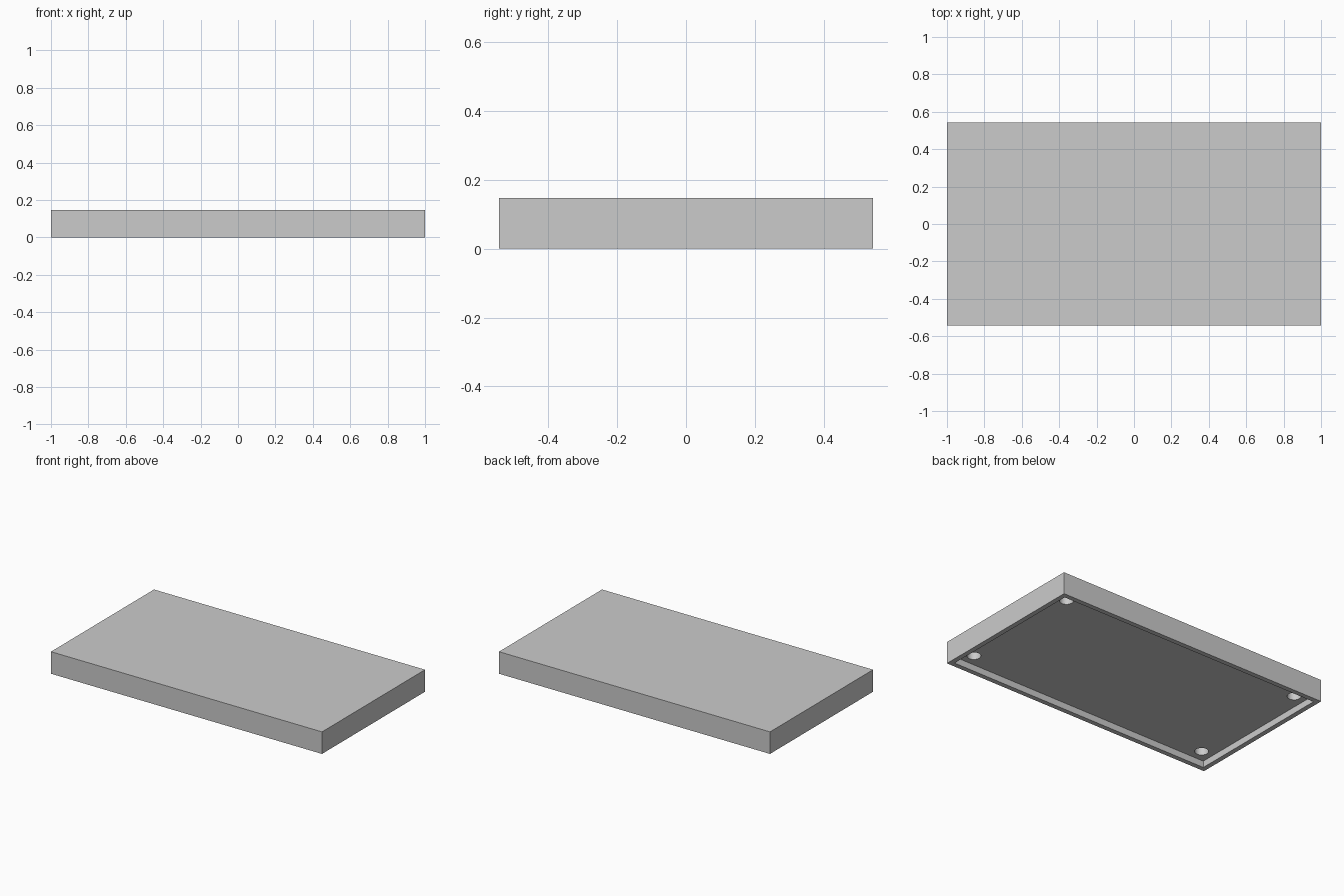
import bpy
import math

if "Cube" in bpy.data.objects:
    bpy.data.objects.remove(bpy.data.objects["Cube"], do_unlink=True)

LENGTH, WIDTH, HEIGHT = 2.0, 1.086, 0.147
RIM = 0.032            # width of the rim around the underside
RECESS = 0.043         # depth of the underside recess
HOLE_INSET, HOLE_RADIUS, HOLE_DEPTH = 0.114, 0.042, 0.06

grey = bpy.data.materials.new("plain grey")
grey.use_nodes = True
grey.diffuse_color = (0.6, 0.6, 0.6, 1)
grey.node_tree.nodes["Principled BSDF"].inputs["Base Color"].default_value = (0.6, 0.6, 0.6, 1)


def box(name, size_x, size_y, low, high):
    bpy.ops.mesh.primitive_cube_add(size=1, location=(0, 0, (low + high) / 2))
    obj = bpy.context.object
    obj.name = name
    obj.scale = (size_x, size_y, high - low)
    bpy.ops.object.transform_apply(location=True, scale=True)
    obj.data.materials.append(grey)
    return obj


def cut(target, cutter):
    cutter.hide_render = True
    mod = target.modifiers.new("cut", "BOOLEAN")
    mod.operation = "DIFFERENCE"
    mod.solver = "EXACT"
    mod.object = cutter
    bpy.context.view_layer.objects.active = target
    bpy.ops.object.modifier_apply(modifier=mod.name)
    bpy.data.objects.remove(cutter, do_unlink=True)


# Slab with a shallow recess underneath
slab = box("slab", LENGTH, WIDTH, 0, HEIGHT)
cut(slab, box("recess_cutter", LENGTH - 2 * RIM, WIDTH - 2 * RIM, -0.1, RECESS))

# Blind round hole near each corner of the recess
top = RECESS + HOLE_DEPTH
for sx in (-1, 1):
    for sy in (-1, 1):
        bpy.ops.mesh.primitive_cylinder_add(
            vertices=32, radius=HOLE_RADIUS, depth=top + 0.1,
            location=(sx * (LENGTH / 2 - HOLE_INSET),
                      sy * (WIDTH / 2 - HOLE_INSET), (top - 0.1) / 2))
        hole = bpy.context.object
        hole.name = "hole_cutter"
        hole.data.materials.append(grey)
        cut(slab, hole)

# Smooth the hole walls while keeping every edge crisp
bpy.ops.object.select_all(action="DESELECT")
slab.select_set(True)
bpy.context.view_layer.objects.active = slab
bpy.ops.object.shade_smooth_by_angle(angle=math.radians(30))
